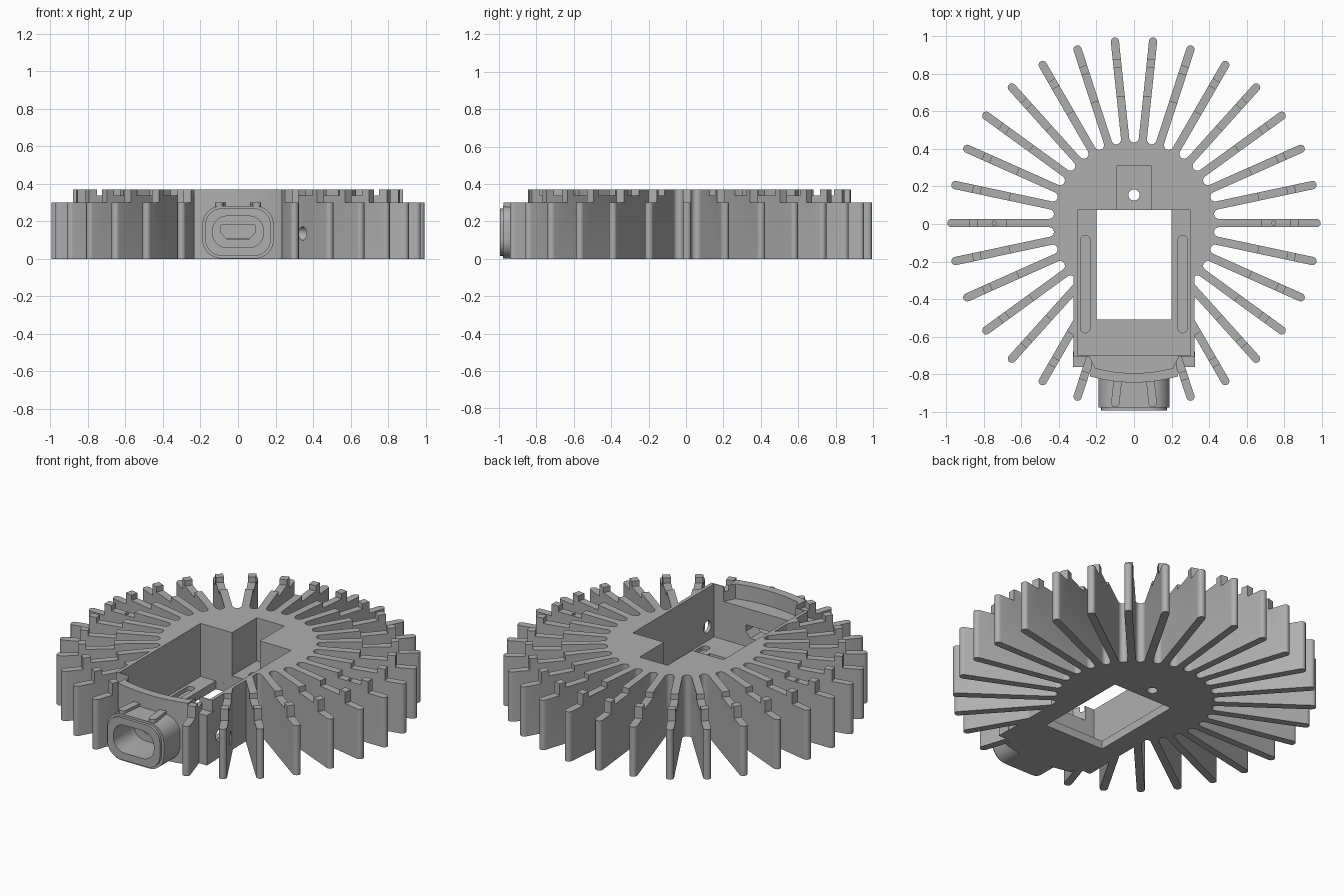
import bpy, bmesh, math
from mathutils import Vector

if "Cube" in bpy.data.objects:
    bpy.data.objects.remove(bpy.data.objects["Cube"])

CY = 0.005                      # centre of the fin circle along y
W = 0.022                       # half thickness of a fin
TOP, TIP, DIP = 0.37, 0.30, 0.338

grey = bpy.data.materials.new("aluminium grey")
grey.diffuse_color = (0.43, 0.43, 0.43, 1)
grey.use_nodes = True
grey.node_tree.nodes["Principled BSDF"].inputs["Base Color"].default_value = grey.diffuse_color


def prism(name, pts, a, b, axis="z"):
    """Extrude a 2D outline from a to b along z, y or x."""
    def place(p, t):
        return {"z": (p[0], p[1], t), "y": (p[0], t, p[1]), "x": (t, p[0], p[1])}[axis]
    bm = bmesh.new()
    lo = [bm.verts.new(place(p, a)) for p in pts]
    hi = [bm.verts.new(place(p, b)) for p in pts]
    bm.faces.new(lo)
    bm.faces.new(hi)
    for i in range(len(pts)):
        j = (i + 1) % len(pts)
        bm.faces.new((lo[i], lo[j], hi[j], hi[i]))
    bmesh.ops.recalc_face_normals(bm, faces=bm.faces)
    me = bpy.data.meshes.new(name)
    bm.to_mesh(me)
    bm.free()
    me.materials.append(grey)
    ob = bpy.data.objects.new(name, me)
    bpy.context.collection.objects.link(ob)
    return ob


def rect(x0, x1, y0, y1):
    return [(x0, y0), (x1, y0), (x1, y1), (x0, y1)]


def arc(cx, cy, r, a0, a1, n):
    return [(cx + r * math.cos(math.radians(a0 + (a1 - a0) * i / n)),
             cy + r * math.sin(math.radians(a0 + (a1 - a0) * i / n))) for i in range(n + 1)]


def round_rect(x0, x1, y0, y1, r, n=8):
    return (arc(x1 - r, y1 - r, r, 0, 90, n) + arc(x0 + r, y1 - r, r, 90, 180, n)
            + arc(x0 + r, y0 + r, r, 180, 270, n) + arc(x1 - r, y0 + r, r, 270, 360, n))


def circle(cx, cy, r, n=24):
    return arc(cx, cy, r, 0, 360, n)[:-1]


def boolean(target, tool, op):
    m = target.modifiers.new(op, "BOOLEAN")
    m.operation, m.object, m.solver = op, tool, "EXACT"
    bpy.context.view_layer.objects.active = target
    bpy.ops.object.modifier_apply(modifier=m.name)
    bpy.data.objects.remove(tool, do_unlink=True)


def cut(target, *args):
    boolean(target, prism("cutter", *args), "DIFFERENCE")


def join(target, *args):
    boolean(target, prism("addition", *args), "UNION")


def ring_cutter(r0, r1, z0, z1, n=60):
    """Square-section ring, with sides turned so facets face the fins."""
    bm = bmesh.new()
    loops = []
    for i in range(n):
        a = math.radians((i + 0.5) * 360 / n)
        loops.append([bm.verts.new((r * math.cos(a), CY + r * math.sin(a), z))
                      for r, z in ((r0, z0), (r1, z0), (r1, z1), (r0, z1))])
    for i in range(n):
        p, q = loops[i], loops[(i + 1) % n]
        for k in range(4):
            bm.faces.new((p[k], q[k], q[(k + 1) % 4], p[(k + 1) % 4]))
    bmesh.ops.recalc_face_normals(bm, faces=bm.faces)
    me = bpy.data.meshes.new("ring")
    bm.to_mesh(me)
    bm.free()
    me.materials.append(grey)
    ob = bpy.data.objects.new("ring", me)
    bpy.context.collection.objects.link(ob)
    return ob


def polar(r, side, deg):
    a = math.radians(deg)
    return (r * math.cos(a) - side * math.sin(a), CY + r * math.sin(a) + side * math.cos(a))


# Finned hub outline: 28 fins every 12 degrees, rounded slots between them
outline = [polar(0.43, -W, -72)]
for k in range(28):
    a = -72 + 12 * k
    tip = polar(0.995 - W, 0, a)
    outline += arc(tip[0], tip[1], W, a - 90, a + 90, 8)
    if k < 27:
        c = polar(0.455, 0, a + 6)
        outline += arc(c[0], c[1], 0.455 * math.sin(math.radians(6)) - W, a - 90, a - 258, 8)
outline.append(polar(0.43, W, 252))
sink = prism("heat_sink", outline, 0, TOP)

# Lower fin tips and the dip behind each raised clip
boolean(sink, ring_cutter(0.88, 1.2, TIP, 0.6), "DIFFERENCE")
boolean(sink, ring_cutter(0.68, 0.835, DIP, 0.6), "DIFFERENCE")

# Housing block, side ears and curved front wall
join(sink, rect(-0.322, 0.322, -0.705, -0.15), 0, TOP)
join(sink, rect(-0.325, 0.325, -0.762, -0.68), 0, TIP)
join(sink, [(0.22, -0.66), (-0.22, -0.66)] + arc(0, CY, 0.85, 254, 286, 16), 0, TOP)

# Cable collar with a stepped lip, and two short ribs on it
join(sink, round_rect(-0.19, 0.19, 0.002, 0.283, 0.1), -0.978, -0.78, "y")
join(sink, round_rect(-0.175, 0.175, 0.016, 0.269, 0.088), -0.995, -0.95, "y")
for s in (-1, 1):
    p, q = Vector((s * 0.085, -0.82)), Vector((s * 0.1, -0.955))
    a = math.degrees(math.atan2(q.y - p.y, q.x - p.x))
    join(sink, arc(q.x, q.y, W, a - 90, a + 90, 8) + arc(p.x, p.y, W, a + 90, a + 270, 8), 0.2, TIP)

# Main pocket, rear notch, through window and screw hole
cut(sink, rect(-0.302, 0.302, -0.70, 0.075), 0.05, 0.6)
cut(sink, rect(-0.093, 0.093, 0.0, 0.31), 0.11, 0.6)
cut(sink, rect(-0.2, 0.2, -0.51, 0.0749), -0.1, 0.2)
cut(sink, circle(0, 0.155, 0.03), -0.1, 0.3)

# Floor grooves and pin holes, both sides
for s in (-1, 1):
    cut(sink, round_rect(s * 0.26 - 0.025, s * 0.26 + 0.025, -0.58, -0.06, 0.0249), 0.025, 0.2)
    cut(sink, circle(s * 0.745, CY, 0.011, 12), 0.2, 0.6)

# Shelf behind the curved front wall
cut(sink, [(0.245, -0.69), (-0.245, -0.69)] + arc(0, CY, 0.80, 255, 285, 16), 0.28, 0.6)

# Collar opening, cable passage and side screw hole
cut(sink, round_rect(-0.135, 0.135, 0.06, 0.228, 0.075), -1.1, -0.80, "y")
cut(sink, [(-0.06, 0.105), (0.06, 0.105), (0.09, 0.14), (0.09, 0.18), (-0.09, 0.18), (-0.09, 0.14)],
    -0.85, -0.65, "y")
cut(sink, circle(-0.635, 0.135, 0.036, 16), 0.25, 0.5, "x")

# Smooth the rounded walls, keep hard corners sharp
bpy.ops.object.select_all(action="DESELECT")
sink.select_set(True)
bpy.context.view_layer.objects.active = sink
bpy.ops.object.shade_smooth_by_angle(angle=math.radians(30))
